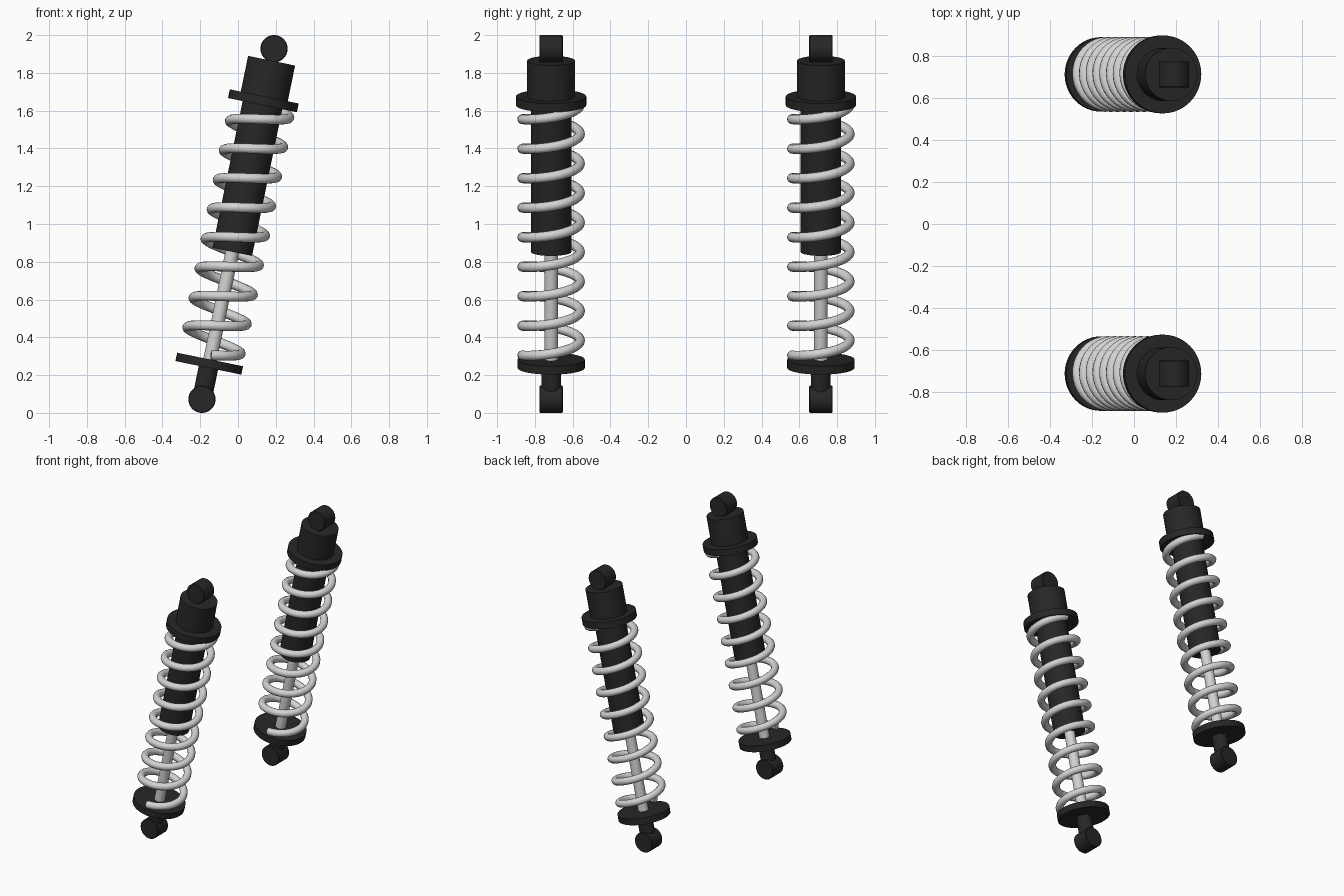
import bpy, math
from mathutils import Vector, Matrix

if "Cube" in bpy.data.objects:
    bpy.data.objects.remove(bpy.data.objects["Cube"])

BOTTOM = Vector((-0.191, 0, 0.072))    # centre of lower eye
TOP = Vector((0.191, 0, 1.928))        # centre of upper eye
LENGTH = (TOP - BOTTOM).length
TILT = math.atan2(TOP.x - BOTTOM.x, TOP.z - BOTTOM.z)


def material(name, value):
    m = bpy.data.materials.new(name)
    m.diffuse_color = (value, value, value, 1)
    m.use_nodes = True
    m.node_tree.nodes["Principled BSDF"].inputs["Base Color"].default_value = m.diffuse_color
    return m


BLACK = material("black", 0.02)
STEEL = material("light_grey", 0.65)


def place(obj, mat, frame):
    obj.data.materials.append(mat)
    obj.matrix_world = frame @ obj.matrix_world


def cylinder(name, radius, t0, t1, mat, frame, segments=48):
    """Cylinder along the damper axis between two heights."""
    bpy.ops.mesh.primitive_cylinder_add(vertices=segments, radius=radius, depth=t1 - t0,
                                        location=(0, 0, (t0 + t1) / 2))
    obj = bpy.context.object
    obj.name = name
    bpy.ops.object.shade_smooth_by_angle(angle=math.radians(35))
    bpy.context.view_layer.update()
    place(obj, mat, frame)


def eye(name, t, frame):
    """Mounting eye: short cylinder lying across the axis."""
    bpy.ops.mesh.primitive_cylinder_add(vertices=48, radius=0.072, depth=0.124,
                                        location=(0, 0, t), rotation=(math.pi / 2, 0, 0))
    obj = bpy.context.object
    obj.name = name
    bevel = obj.modifiers.new("edge", 'BEVEL')
    bevel.width, bevel.segments = 0.004, 1
    bpy.ops.object.shade_smooth_by_angle(angle=math.radians(35))
    bpy.context.view_layer.update()
    place(obj, BLACK, frame)


def spring(name, frame, radius=0.153, wire=0.026, t0=0.238, pitch=0.1595, turns=8.5, steps=40):
    """Coil swept along a helix that starts at the front."""
    curve = bpy.data.curves.new(name, 'CURVE')
    curve.dimensions = '3D'
    curve.bevel_depth = wire
    curve.bevel_resolution = 4
    curve.use_fill_caps = True
    line = curve.splines.new('POLY')
    n = int(turns * steps)
    line.points.add(n)
    for i, p in enumerate(line.points):
        a = 2 * math.pi * i / steps - math.pi / 2
        p.co = (radius * math.cos(a), radius * math.sin(a), t0 + pitch * i / steps, 1)
    line.use_smooth = True
    obj = bpy.data.objects.new(name, curve)
    bpy.context.collection.objects.link(obj)
    # turn the swept curve into a mesh
    bpy.ops.object.select_all(action='DESELECT')
    obj.select_set(True)
    bpy.context.view_layer.objects.active = obj
    bpy.ops.object.convert(target='MESH')
    obj = bpy.context.object
    bpy.ops.object.shade_smooth_by_angle(angle=math.radians(50))
    place(obj, STEEL, frame)


for side, y in (("front", -0.714), ("back", 0.714)):
    frame = Matrix.Translation((BOTTOM.x, y, BOTTOM.z)) @ Matrix.Rotation(TILT, 4, 'Y')
    eye(side + "_lower_eye", 0, frame)
    cylinder(side + "_lower_stem", 0.052, 0.03, 0.18, BLACK, frame)
    cylinder(side + "_lower_spring_seat", 0.178, 0.17, 0.215, BLACK, frame)
    cylinder(side + "_piston_rod", 0.036, 0.2, 0.85, STEEL, frame)
    cylinder(side + "_damper_body", 0.107, 0.797, 1.6, BLACK, frame)
    cylinder(side + "_upper_spring_seat", 0.186, 1.59, 1.637, BLACK, frame)
    cylinder(side + "_top_cap", 0.127, 1.63, 1.83, BLACK, frame)
    eye(side + "_upper_eye", LENGTH, frame)
    spring(side + "_coil_spring", frame)
